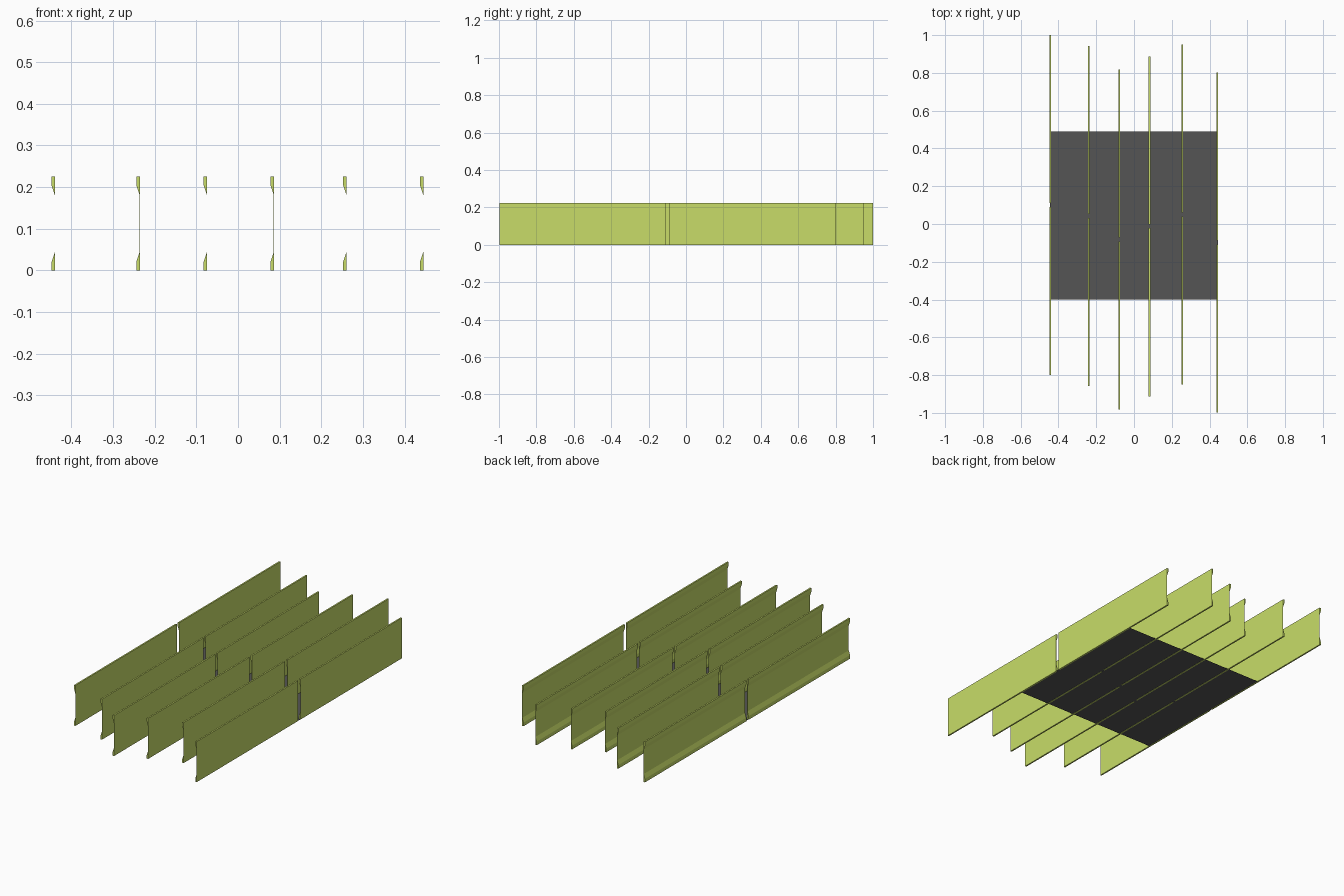
import bpy

if "Cube" in bpy.data.objects:
    bpy.data.objects.remove(bpy.data.objects["Cube"])

LENGTH, GAP, HEIGHT = 1.80, 0.02, 0.225
HALF_T, WEB = 0.0042, 0.0004


def material(name, rgb):
    m = bpy.data.materials.new(name)
    m.diffuse_color = (*rgb, 1)
    m.use_nodes = True
    m.node_tree.nodes["Principled BSDF"].inputs["Base Color"].default_value = m.diffuse_color
    return m


green = material("yellow_green", (0.58, 0.72, 0.14))
dark = material("charcoal", (0.09, 0.09, 0.09))

# Rail cross-section (x, z): flat web on the right, tapered lips on the left
lower = [(HALF_T, 0), (-HALF_T, 0), (-HALF_T, 0.02), (HALF_T - WEB, 0.044)]
upper = [(x, HEIGHT - z) for x, z in reversed(lower)]
PROFILE = lower + upper


def make_mesh(name, verts, faces, mat):
    me = bpy.data.meshes.new(name)
    me.from_pydata(verts, [], faces)
    me.materials.append(mat)
    ob = bpy.data.objects.new(name, me)
    bpy.context.collection.objects.link(ob)
    return ob


def rail(name, x, y0, y1):
    n = len(PROFILE)
    verts = [(x + px, y, pz) for y in (y0, y1) for px, pz in PROFILE]
    faces = [(i, i + n, (i + 1) % n + n, (i + 1) % n) for i in range(n)]
    # end caps split into lower lip, web and upper lip
    for cap in ((0, 1, 2, 3), (0, 3, 4, 7), (4, 5, 6, 7)):
        faces.append(tuple(reversed(cap)))
        faces.append(tuple(i + n for i in cap))
    ob = make_mesh(name, verts, faces, green)
    # consistent outward normals
    import bmesh
    bm = bmesh.new()
    bm.from_mesh(ob.data)
    bmesh.ops.recalc_face_normals(bm, faces=bm.faces)
    bm.to_mesh(ob.data)
    bm.free()


# Staggered rows: (x position, y of the joint gap)
ROWS = [(-0.4435, 0.10), (-0.240, 0.043), (-0.0785, -0.082),
        (0.082, -0.012), (0.2565, 0.05), (0.441, -0.098)]
for k, (x, c) in enumerate(ROWS, 1):
    rail(f"front_rail_{k}", x, c - LENGTH / 2, c - GAP / 2)
    rail(f"back_rail_{k}", x, c + GAP / 2, c + LENGTH / 2)

# Thin square floor sheet
make_mesh("floor_sheet",
          [(-0.445, -0.40, 0.001), (0.445, -0.40, 0.001),
           (0.445, 0.49, 0.001), (-0.445, 0.49, 0.001)],
          [(0, 1, 2, 3)], dark)
